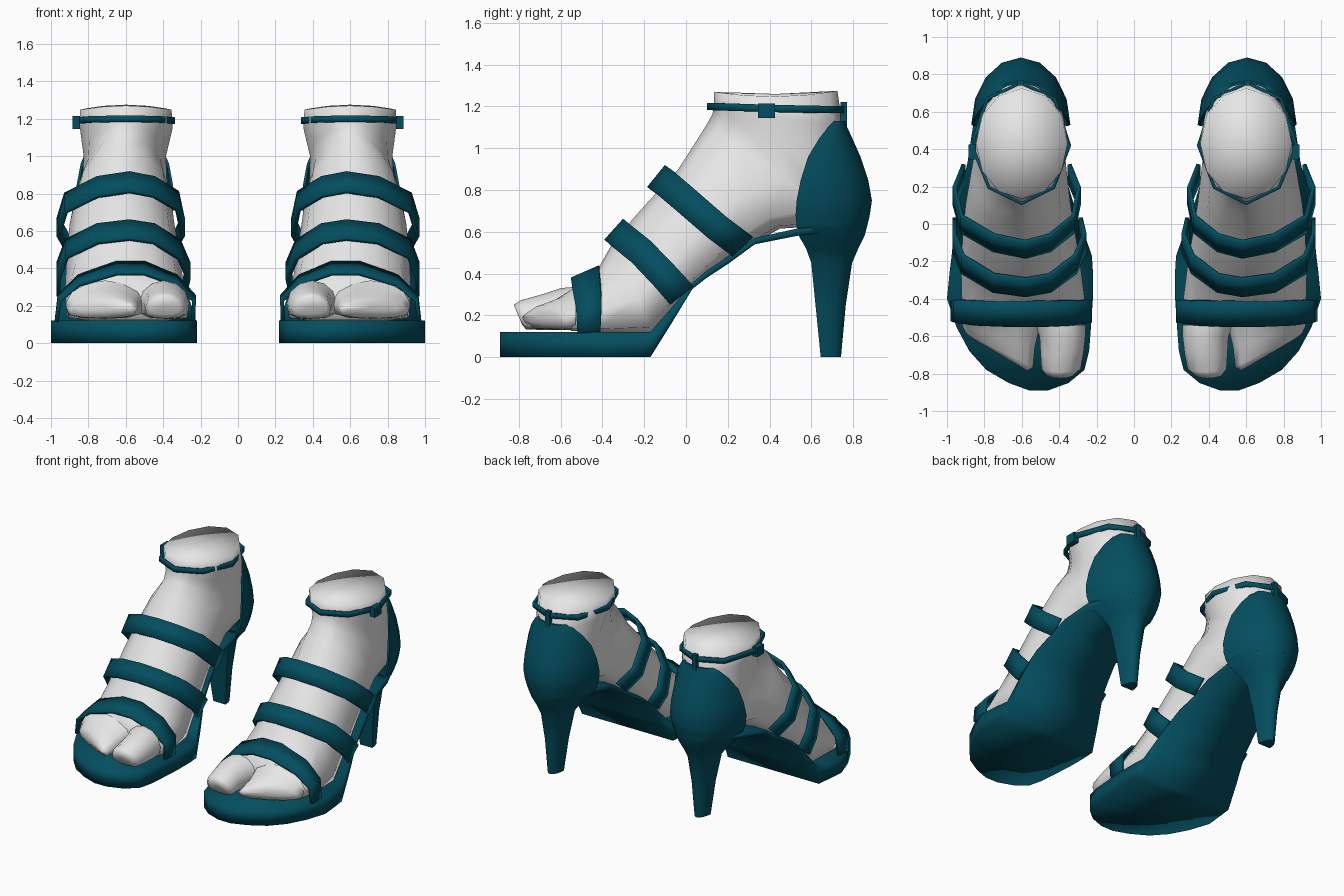
import bpy, bmesh, math
from mathutils import Vector

if "Cube" in bpy.data.objects:
    bpy.data.objects.remove(bpy.data.objects["Cube"])


def material(name, rgb):
    m = bpy.data.materials.new(name)
    m.diffuse_color = (*rgb, 1)
    m.use_nodes = True
    m.node_tree.nodes["Principled BSDF"].inputs["Base Color"].default_value = m.diffuse_color
    return m


TEAL = material("teal_leather", (0.001, 0.076, 0.115))
WHITE = material("white_foot", (0.8, 0.8, 0.8))
CX = 0.61  # centre line of one shoe


def loft(name, rings, mat, closed=False, angle=35, fan=False, caps=(0, -1)):
    """Skin a row of equal-length rings and mirror it to the other shoe."""
    bm = bmesh.new()
    rows = [[bm.verts.new(p) for p in r] for r in rings]
    n = len(rows[0])
    pairs = list(zip(rows, rows[1:])) + ([(rows[-1], rows[0])] if closed else [])
    for a, b in pairs:
        for i in range(n):
            j = (i + 1) % n
            bm.faces.new((a[i], a[j], b[j], b[i]))
    if not closed:
        ends = [bm.faces.new(rows[i]) for i in caps]
        if fan:  # rounded cap
            bmesh.ops.poke(bm, faces=ends)
    bmesh.ops.recalc_face_normals(bm, faces=bm.faces)
    for f in bm.faces:
        f.smooth = True
    me = bpy.data.meshes.new(name)
    bm.to_mesh(me)
    bm.free()
    me.set_sharp_from_angle(angle=math.radians(angle))
    me.materials.append(mat)
    ob = bpy.data.objects.new(name, me)
    bpy.context.collection.objects.link(ob)
    mod = ob.modifiers.new("other_shoe", 'MIRROR')
    mod.use_mirror_merge = False
    return ob


def box(name, c, size, mat):
    x, y, z = (s / 2 for s in size)
    loft(name, [[(c[0] + i * x, c[1] + j * y, c[2] + k * z)
                 for i, j in ((-1, -1), (1, -1), (1, 1), (-1, 1))] for k in (-1, 1)], mat)


def strap(name, pts, w_end, w_mid, thick=0.022, closed=False):
    """Flat band through centre points; width vector blends from ends to middle."""
    pts = [Vector(p) for p in pts]
    n = len(pts)
    rings = []
    for i, p in enumerate(pts):
        a = pts[(i - 1) % n] if closed else pts[max(i - 1, 0)]
        b = pts[(i + 1) % n] if closed else pts[min(i + 1, n - 1)]
        k = math.sin(math.pi * i / (n - 1))
        w = Vector((0, *w_end)).lerp(Vector((0, *w_mid)), k) / 2
        o = (b - a).cross(w).normalized() * thick / 2
        rings.append([p - w - o, p + w - o, p + w + o, p - w + o])
    loft(name, rings, TEAL, closed, angle=100)


# Sole: platform in front, thin rising arch behind (y, z low, z high, x inner, x outer)
sole = [(-.89, 0, .12, .46, .56), (-.85, 0, .12, .35, .67), (-.78, 0, .12, .265, .79),
        (-.68, 0, .12, .24, .88), (-.55, 0, .12, .23, .95), (-.4, 0, .12, .22, 1.0),
        (-.25, 0, .12, .22, .985), (-.17, 0, .12, .225, .975), (-.07, .16, .235, .26, .965),
        (.03, .325, .355, .3, .95), (.1, .38, .415, .32, .94), (.2, .445, .48, .35, .92),
        (.33, .54, .57, .375, .89), (.53, .58, .615, .385, .86), (.72, .6, .63, .45, .78)]
loft("sole", [[(a, y, lo), (b, y, lo), (b, y, hi), (a, y, hi)] for y, lo, hi, a, b in sole],
     TEAL, angle=100)

# Heel: D-shaped sections (z, front y, back y, half width)
ANGLES = [math.radians(-90 + 22.5 * i) for i in range(9)]


def d_point(a, z, f, b, w):
    return (CX - 0.005 + w * math.sin(a), f + (b - f) * math.cos(a), z)


heel = [(0, .645, .742, .05), (.25, .62, .765, .075), (.45, .6, .795, .11),
        (.52, .575, .825, .155), (.58, .54, .855, .215), (.63, .53, .868, .24)]
loft("heel", [[d_point(a, *r) for a in ANGLES] for r in heel], TEAL, angle=60, caps=(0,))

# Heel counter: curved shell open to the front
cup = [(.625, .53, .867, .238), (.68, .525, .88, .255), (.75, .53, .89, .265),
       (.85, .55, .872, .257), (.96, .585, .835, .236), (1.05, .64, .795, .197),
       (1.1, .68, .772, .16), (1.13, .71, .762, .12)]
loft("heel_counter",
     [[d_point(a, *r) for r in cup] +
      [d_point(a, z, f, b - .014, w - .014) for z, f, b, w in reversed(cup)] for a in ANGLES],
     TEAL, angle=60)

# Foot: slanted sections from toe joint to ankle
FOOT = [(0, 0), (.6, 0), (.96, .05), (1, .36), (.82, .7), (.43, .92), (0, 1)]
LEG = [(math.sin(math.pi * i / 6), .5 - .5 * math.cos(math.pi * i / 6)) for i in range(7)]


def section(bottom, top, x0, x1, k=0, skew=0, sag=0):
    half = [(a[0] + (b[0] - a[0]) * k, a[1] + (b[1] - a[1]) * k) for a, b in zip(FOOT, LEG)]
    ring = half + [(-u, v) for u, v in half[-2:0:-1]]
    c, h = (x0 + x1) / 2, (x1 - x0) / 2
    return [(c + u * h, bottom[0] + (top[0] - bottom[0]) * v + skew * u,
             bottom[1] + (top[1] - bottom[1]) * v - sag * u * u) for u, v in ring]


loft("foot", [section(*s) for s in [
    ((-.55, .125), (-.54, .32), .28, .9), ((-.42, .12), (-.44, .39), .26, .92),
    ((-.17, .12), (-.34, .565), .285, .925), ((.03, .34), (-.18, .745), .315, .915),
    ((.2, .475), (-.04, .895), .34, .9, .2), ((.45, .615), (.05, 1.035), .36, .87, .4),
    ((.77, .635), (.1, 1.115), .38, .835, .6), ((.81, .84), (.125, 1.16), .385, .825, 1),
    ((.75, 1.1), (.135, 1.195), .35, .845, 1), ((.725, 1.275), (.135, 1.27), .355, .845, 1, 0, .025)]],
    WHITE, angle=110, fan=True)
loft("big_toe", [section(*s) for s in [
    ((-.54, .13), (-.54, .335), .26, .53, .4), ((-.6, .13), (-.6, .33), .26, .505, .4),
    ((-.69, .13), (-.69, .3), .27, .5, .4), ((-.765, .132), (-.79, .272), .285, .495, .4),
    ((-.785, .155), (-.825, .25), .315, .475, .4)]], WHITE, angle=110, fan=True, caps=(-1,))
loft("small_toes", [section((y, lo), (y, hi), a, b, .4, s) for y, lo, hi, a, b, s in [
    (-.53, .13, .335, .5, .92, 0), (-.6, .13, .285, .53, .92, .06),
    (-.675, .135, .25, .54, .9, .09), (-.7, .17, .22, .57, .86, .085)]],
    WHITE, angle=110, fan=True, caps=(-1,))

# Three straps over the foot
strap("toe_strap", [(.24, -.465, .115), (.235, -.465, .24), (.33, -.475, .335), (.5, -.48, .4),
                    (.65, -.48, .4), (.85, -.475, .335), (.955, -.465, .24), (.97, -.465, .115)],
      (.11, 0), (.135, .06))
strap("middle_strap", [(.285, -.02, .3), (.265, -.1, .385), (.315, -.215, .5), (.45, -.315, .585),
                       (.58, -.338, .605), (.75, -.315, .585), (.915, -.215, .505),
                       (.96, -.1, .385), (.96, -.02, .295)], (.11, .09), (.09, .1))
strap("instep_strap", [(.345, .27, .53), (.295, .15, .62), (.325, 0, .76), (.45, -.1, .835),
                       (.58, -.135, .86), (.75, -.1, .835), (.92, 0, .75), (.96, .15, .62),
                       (.91, .27, .53)], (.1, .09), (.085, .105))

# Ankle strap with buckle and rear loop
strap("ankle_strap", [(.6, .11, 1.2), (.775, .195, 1.197), (.868, .42, 1.19), (.785, .67, 1.185),
                      (.605, .755, 1.185), (.425, .67, 1.185), (.345, .42, 1.19),
                      (.43, .195, 1.197)], (0, .035), (0, .035), .018, closed=True)
box("buckle", (.865, .385, 1.18), (.04, .08, .07), TEAL)
box("rear_loop", (.605, .755, 1.16), (.035, .03, .12), TEAL)
